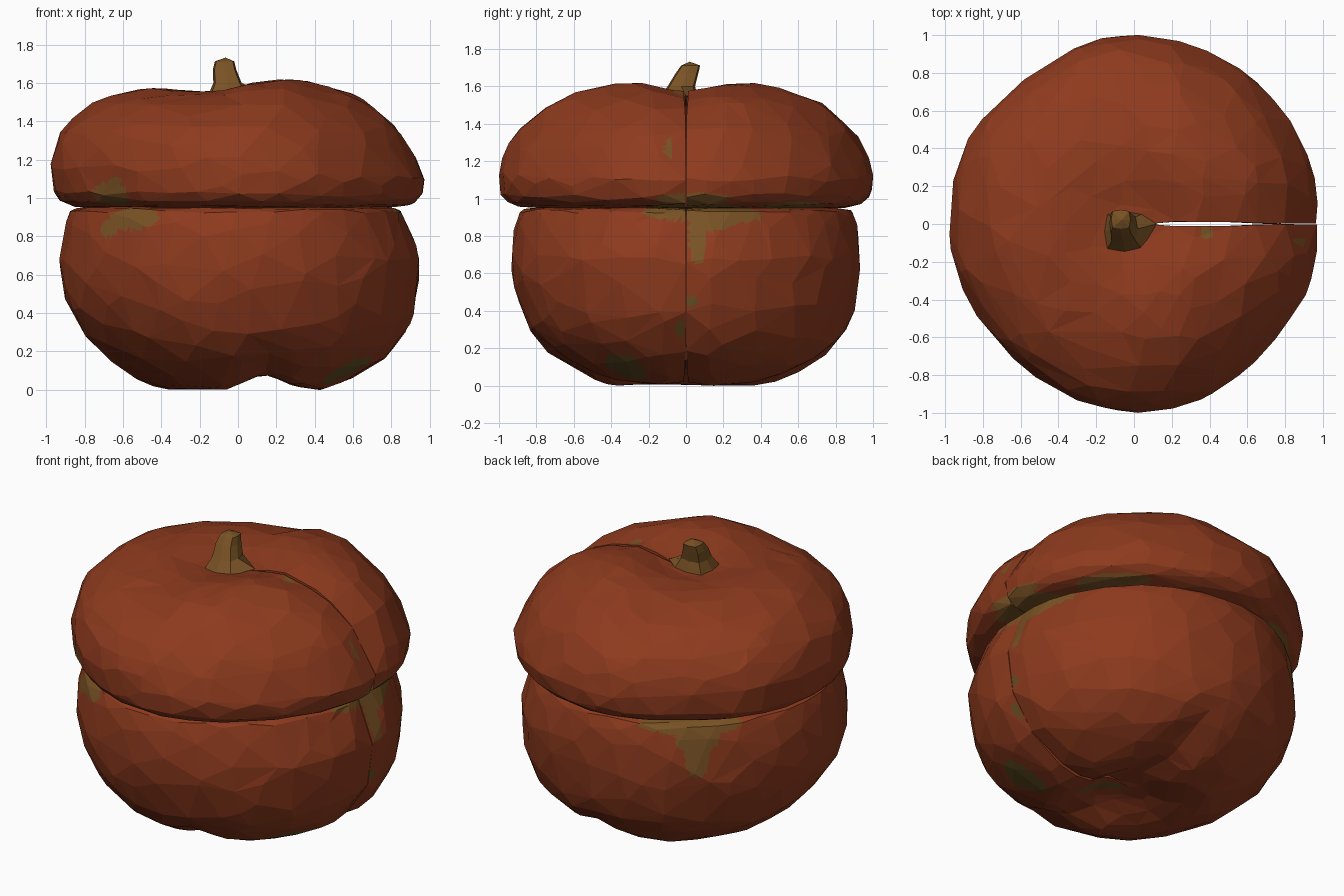
import bpy, bmesh, math
from mathutils import Vector, noise

if "Cube" in bpy.data.objects:
    bpy.data.objects.remove(bpy.data.objects["Cube"])


def material(name, rgb):
    m = bpy.data.materials.new(name)
    m.diffuse_color = (*rgb, 1)
    m.use_nodes = True
    m.node_tree.nodes["Principled BSDF"].inputs["Base Color"].default_value = m.diffuse_color
    return m


RIND = material("rust orange rind", (0.27, 0.043, 0.013))
TAN = material("tan brown", (0.19, 0.085, 0.018))
OLIVE = material("dark olive", (0.13, 0.08, 0.018))

# Outline radius by direction in degrees
CAP_RADIUS = [(0, .98), (30, .985), (60, .985), (90, .995), (130, .95), (150, .97),
              (180, .965), (225, .945), (278, 1.0), (315, .965), (360, .98)]
BODY_RADIUS = [(0, .955), (90, .935), (180, .922), (270, .93), (360, .955)]

# Profiles (radius factor, height), bottom to top
CAP = [(.74, .948), (.84, .951), (.91, .962), (.965, .99), (.995, 1.04), (1, 1.14), (.96, 1.27),
       (.88, 1.39), (.745, 1.505), (.59, 1.572), (.42, 1.603), (.27, 1.592), (.12, 1.555),
       (0, 1.54)]
BODY = [(0, .07), (.1, .06), (.22, .03), (.34, .006), (.48, .015), (.64, .085), (.78, .175),
        (.89, .29), (.96, .43), (.995, .58), (1, .7), (.985, .82), (.965, .9), (.935, .94),
        (.85, .952), (.74, .956)]

# Painted blotches: direction, height, half angle, half height, material index
PATCHES = [(224, 1.02, 8, .06, 1), (227, 1.06, 3, .05, 1), (232, .89, 11, .055, 1),
           (222, .85, 4, .05, 1),
           (2, .93, 20, .05, 1), (4, .79, 3, .14, 1), (8, .88, 7, .06, 1), (18, .91, 9, .05, 1),
           (3, 1.0, 12, .03, 1), (42, .965, 14, .02, 1),
           (2, .45, 2, .03, 2), (-2, .3, 1.5, .05, 2), (-6, 1.27, 1.3, .05, 1),
           (127, .93, 20, .05, 1), (129, .86, 8, .08, 1), (129, .77, 4.5, .15, 1),
           (-30, .1, 10, .07, 2)]
SPOT = Vector((.38, -.045, 1.57))          # small blotch beside the slit


def clamp(t):
    return min(1, max(0, t))


def lookup(table, x):
    for (a, u), (b, v) in zip(table, table[1:]):
        if x <= b:
            t = clamp((x - a) / (b - a))
            t = t * t * (3 - 2 * t)
            return u + (v - u) * t
    return table[-1][1]


# How far the crown sinks along x
CROWN_DROP = [(-.85, 0), (-.5, .025), (-.2, .05), (-.1, .045), (.1, .005), (.25, -.014), (.5, 0)]


def smooth_path(pts, n=4):
    """Catmull-Rom curve through the profile points."""
    p = [Vector(q) for q in [pts[0]] + pts + [pts[-1]]]
    out = []
    for a, b, c, d in zip(p, p[1:], p[2:], p[3:]):
        for k in range(n):
            t = k / n
            out.append(0.5 * (2 * b + (c - a) * t + (2 * a - 5 * b + 4 * c - d) * t * t
                              + (3 * b - a - 3 * c + d) * t ** 3))
    return out + [p[-1]]


def blotch(co, grow=0.0):
    deg = math.degrees(math.atan2(co.y, co.x))
    if (co - SPOT).length < .035 + grow:
        return 1
    for a, z, da, dz, idx in PATCHES:
        d = (deg - a + 180) % 360 - 180
        wob = 0.3 * noise.noise(co * 9) if not grow else 0
        if (d / (da + grow * 60)) ** 2 + ((co.z - z) / (dz + grow)) ** 2 < 1 + wob:
            return idx
    return 0


def shape(r, z, a, radii):
    """Surface point for one profile sample at angle a."""
    rad = max(r, 0) * lookup(radii, math.degrees(a))
    if z < .5:                              # base bulges towards +x and +y
        rad *= 1 + (.06 * math.cos(a) + .06 * max(0, math.sin(a))) * (1 - z / .5)
    elif z < .96 and r > .7:                # body pinches in under the cap on +x
        rad *= 1 - .055 * max(0, math.cos(a)) ** 2.5 * clamp((z - .68) / .2)
    p = Vector((rad * math.cos(a), rad * math.sin(a), z))
    if z > 1.1:                             # cap leans to -x with an uneven crown
        t = clamp((z - 1.1) / .5)
        p.x -= .035 * 4 * t * (1 - t)
    if z > 1.3:
        p.z -= lookup(CROWN_DROP, p.x) * clamp((z - 1.35) * 5) * clamp(.35 + r * 2)
    if z < .3:                              # valley across the base
        p.z += .07 * math.exp(-((p.x - .14) / .13) ** 2) * clamp(1 - z / .3) * clamp(.3 + r * 3)
    rough = clamp(abs(z - .95) * 6)
    k = 1 + rough * (.008 * noise.noise(p * 2.6 + Vector((7, 3, 1)))
                     + .010 * noise.noise(p * 6))
    if p.x > 0:                             # groove beside the slit
        top = clamp((z - 1.15) * 3)
        k -= (.018 + .035 * top) * math.exp(-(p.y / (.08 + .09 * top)) ** 2) * clamp(p.x * 4)
    centre = Vector((0, 0, .85))
    return centre + (p - centre) * k


def shell(name, profile, radii, faces):
    """Revolved shell, open along a narrow slit on +x, thinned to rough facets."""
    rows = smooth_path(profile)
    cols = 96
    centre = Vector((0, 0, .85))
    bm = bmesh.new()
    grid = []
    for c in [-1] + list(range(cols + 1)) + [cols + 1]:
        i = min(max(c, 0), cols)
        a = 2 * math.pi * i / cols
        column = []
        for r, z in rows:
            p = shape(r, z, a, radii)
            if i in (0, cols):              # slit edges and their inner walls
                gap = .0015 + .009 * clamp((p.x - .08) * 8) * clamp((.72 - p.x) * 5)
                if c != i:
                    p = centre + (p - centre) * .94
                p.y = (gap if i == 0 else -gap) * clamp(r * 6)
            column.append(bm.verts.new(p))
        grid.append(column)
    for u, v in zip(grid, grid[1:]):
        for j in range(len(rows) - 1):
            bm.faces.new((u[j], v[j], v[j + 1], u[j + 1]))
    bmesh.ops.remove_doubles(bm, verts=bm.verts, dist=.0008)
    bmesh.ops.triangulate(bm, faces=bm.faces)
    mesh = bpy.data.meshes.new(name)
    ratio = faces / len(bm.faces)
    bm.to_mesh(mesh)
    bm.free()
    ob = bpy.data.objects.new(name, mesh)
    bpy.context.collection.objects.link(ob)

    # Collapse to irregular low-poly facets
    dec = ob.modifiers.new("facets", 'DECIMATE')
    dec.ratio = ratio
    bm = bmesh.new()
    bm.from_object(ob, bpy.context.evaluated_depsgraph_get())
    ob.modifiers.clear()

    # Split facets around the blotches, then colour them
    near = {e for f in bm.faces
            if any(blotch(q, .07) for q in [f.calc_center_median()] + [v.co for v in f.verts])
            for e in f.edges}
    bmesh.ops.subdivide_edges(bm, edges=list(near), cuts=5, use_grid_fill=True)
    bmesh.ops.triangulate(bm, faces=bm.faces)
    for f in bm.faces:
        f.smooth = False
        f.material_index = blotch(f.calc_center_median())
    bm.to_mesh(mesh)
    bm.free()
    for m in (RIND, TAN, OLIVE):
        mesh.materials.append(m)


shell("upper_cap", CAP, CAP_RADIUS, 680)
shell("lower_body", BODY, BODY_RADIUS, 700)

# Stem: bent, tapered, with a root running towards the slit
bm = bmesh.new()
RINGS = [(-.05, -.04, 1.535, .115), (-.055, -.025, 1.60, .08),
         (-.07, .005, 1.67, .066), (-.07, .025, 1.712, .055)]
SIDES = 8
rings = []
for n, (x, y, z, r) in enumerate(RINGS):
    ring = []
    for i in range(SIDES):
        a = 2 * math.pi * i / SIDES
        k = r * (1.12 if i % 2 else .92)
        ring.append(bm.verts.new((x + k * math.cos(a), y + k * math.sin(a), z)))
    rings.append(ring)
rings[0][0].co = (.12, 0, 1.55)
for u, v in zip(rings, rings[1:]):
    for i in range(SIDES):
        j = (i + 1) % SIDES
        bm.faces.new((u[i], u[j], v[j], v[i]))
tip = bm.verts.new((-.065, .02, 1.732))
for i in range(SIDES):
    bm.faces.new((rings[-1][i], rings[-1][(i + 1) % SIDES], tip))
bm.faces.new(rings[0][::-1])
mesh = bpy.data.meshes.new("stem")
bm.to_mesh(mesh)
bm.free()
mesh.materials.append(TAN)
bpy.context.collection.objects.link(bpy.data.objects.new("stem", mesh))
